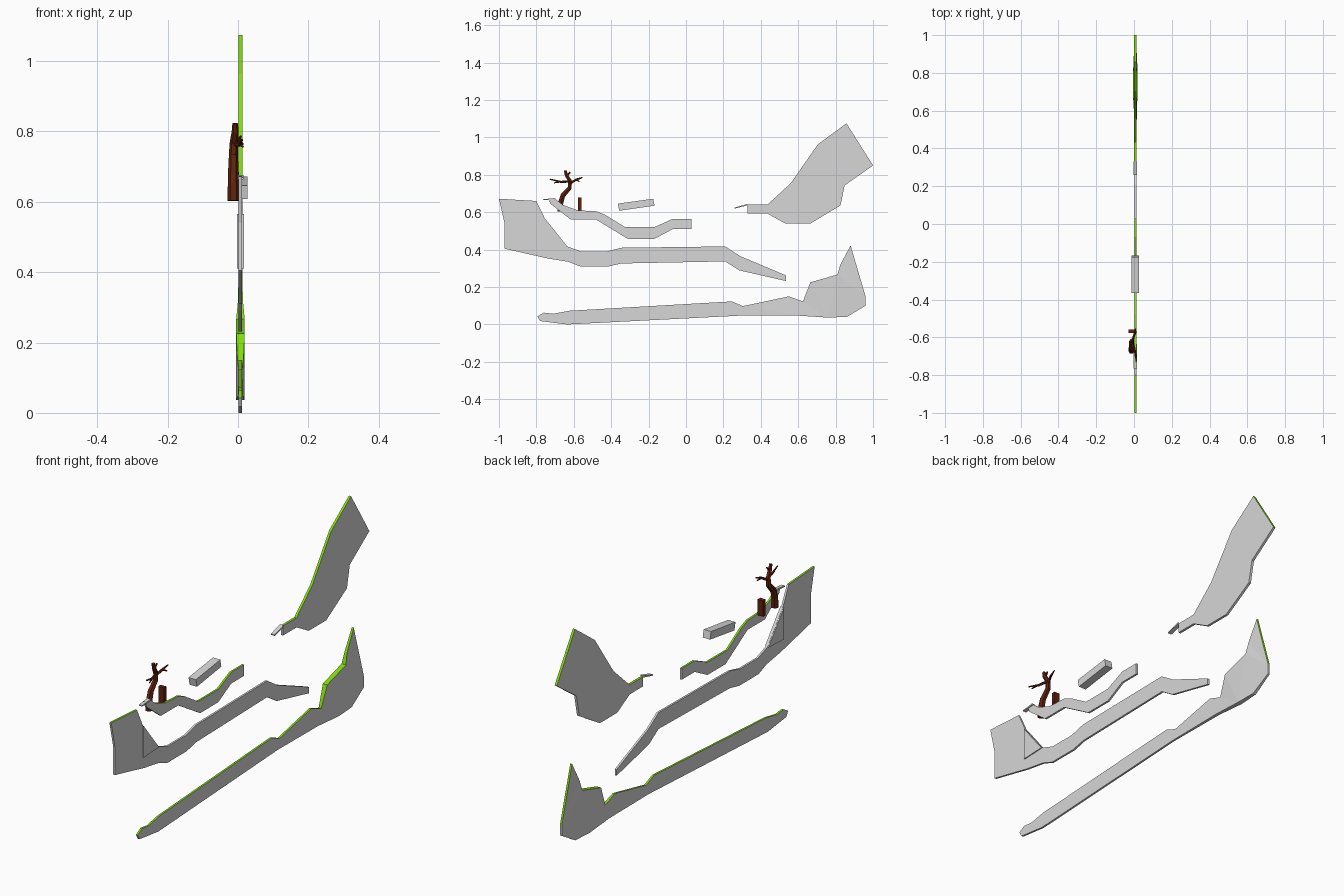
import bpy, bmesh, math
from mathutils import Vector

if "Cube" in bpy.data.objects:
    bpy.data.objects.remove(bpy.data.objects["Cube"])


def material(name, rgb):
    m = bpy.data.materials.new(name)
    m.diffuse_color = (*rgb, 1)
    m.use_nodes = True
    m.node_tree.nodes["Principled BSDF"].inputs["Base Color"].default_value = m.diffuse_color
    return m


STONE = material("stone_grey", (0.68, 0.68, 0.68))
GRASS = material("grass_green", (0.22, 0.73, 0.003))
BARK = material("bark_brown", (0.115, 0.016, 0.004))
CX = 0.007   # middle plane of the ledges


def finish(bm, name, mats):
    bmesh.ops.recalc_face_normals(bm, faces=bm.faces[:])
    me = bpy.data.meshes.new(name)
    bm.to_mesh(me)
    bm.free()
    for m in mats:
        me.materials.append(m)
    ob = bpy.data.objects.new(name, me)
    bpy.context.collection.objects.link(ob)
    return ob


def slab(name, outline, grass=(), half=0.006, wide={}):
    """Thin ledge from a (y, z) outline; grass lists the edges that are green,
    wide gives another half thickness at some corners."""
    bm = bmesh.new()
    rows = [[bm.verts.new((CX + s * half, y, z)) for y, z in outline]
            for s in (-1, 1)]
    n = len(outline)
    for i in range(n):
        j = (i + 1) % n
        f = bm.faces.new((rows[0][i], rows[0][j], rows[1][j], rows[1][i]))
        f.material_index = 1 if i in grass else 0
    # split the flat sides first, then push the wide corners outwards
    sides = [bm.faces.new(r) for r in rows]
    bm.normal_update()
    bmesh.ops.triangulate(bm, faces=sides)
    for i, w in wide.items():
        rows[0][i].co.x = CX - w
        rows[1][i].co.x = CX + w
    return finish(bm, name, [STONE, GRASS])


def limb(name, path, sides=6):
    """Tapered tube along (x, y, z, radius) points, capped at both ends."""
    bm = bmesh.new()
    pts = [Vector(p[:3]) for p in path]
    rings = []
    for i, p in enumerate(pts):
        d = (pts[min(i + 1, len(pts) - 1)] - pts[max(i - 1, 0)]).normalized()
        u = Vector((1, 0, 0))
        u = (u - d * u.dot(d)).normalized()
        v = d.cross(u)
        rings.append([bm.verts.new(p + path[i][3] * (
            u * math.cos(a) + v * math.sin(a)))
            for a in (2 * math.pi * k / sides for k in range(sides))])
    for a, b in zip(rings, rings[1:]):
        for k in range(sides):
            m = (k + 1) % sides
            bm.faces.new((a[k], a[m], b[m], b[k]))
    bm.faces.new(rings[0])
    bm.faces.new(rings[-1])
    return finish(bm, name, [BARK])


# lowest ledge, thickening to a grassy mound at the back
slab("lower_ledge",
     [(-.795, .043), (-.76, .063), (-.71, .057), (-.625, .073), (.245, .123),
      (.305, .098), (.55, .15), (.625, .123), (.665, .225), (.81, .267),
      (.825, .32), (.88, .422), (.96, .15), (.96, .10), (.86, .04),
      (.755, .037), (.6, .047), (.29, .047), (-.635, .0), (-.78, .018)],
     grass=range(0, 12), half=.005,
     wide={7: .007, 8: .012, 9: .012, 10: .007, 14: .008, 15: .012, 16: .008})

# long front ledge with a cliff
slab("front_ledge",
     [(-1, .672), (-.8, .66), (-.755, .567), (-.635, .417), (-.56, .39),
      (-.425, .39), (-.345, .41), (.21, .417), (.29, .365), (.535, .262),
      (.535, .232), (.285, .289), (.21, .337), (-.345, .326), (-.415, .31),
      (-.565, .31), (-.63, .335), (-.74, .353), (-.97, .405), (-.97, .54)],
     grass=[0], half=.005)

# triangular wedge against the cliff foot
slab("cliff_wedge", [(-.755, .565), (-.635, .415), (-.755, .41)], half=.010)

# winding middle ledge
slab("middle_ledge",
     [(-.735, .673), (-.70, .673), (-.66, .64), (-.58, .61), (-.48, .605),
      (-.43, .585), (-.325, .52), (-.17, .52), (-.07, .565), (.03, .565),
      (.03, .51), (-.07, .51), (-.17, .457), (-.31, .457), (-.48, .56),
      (-.615, .56), (-.725, .645)],
     grass=range(0, 9), half=.005)

# tall upper cliff
slab("upper_cliff",
     [(.33, .64), (.435, .64), (.56, .755), (.705, .963), (.858, 1.075),
      (1, .85), (.848, .743), (.826, .636), (.666, .54), (.53, .54),
      (.435, .593), (.33, .593)],
     grass=range(0, 5))

# small projecting lips and the floating block
slab("upper_lip", [(.26, .625), (.33, .645), (.33, .637), (.26, .619)], half=.010)
slab("middle_lip", [(-.765, .669), (-.70, .676), (-.70, .668), (-.765, .664)], half=.009)
slab("floating_block", [(-.365, .646), (-.175, .672), (-.168, .635), (-.357, .608)],
     half=.020)

# bare tree, rooted beside the middle ledge
limb("tree_trunk", [(-.013, -.672, .603, .017), (-.013, -.670, .650, .016),
                    (-.013, -.658, .690, .015), (-.013, -.622, .730, .013),
                    (-.012, -.620, .765, .012), (-.008, -.640, .800, .010),
                    (-.008, -.646, .823, .008)])
limb("branch_front", [(-.008, -.622, .765, .007), (.004, -.670, .762, .006),
                      (.012, -.728, .777, .003)], 5)
limb("branch_front_twig", [(.004, -.665, .763, .004), (.014, -.705, .757, .003)], 5)
limb("branch_back", [(-.010, -.620, .755, .007), (.002, -.585, .775, .006),
                     (.008, -.553, .786, .003)], 5)
limb("branch_back_twig", [(.002, -.588, .774, .005), (.014, -.570, .764, .003)], 5)
limb("branch_top", [(-.008, -.638, .795, .006), (-.006, -.618, .815, .004)], 5)

# stump beside the tree
bpy.ops.mesh.primitive_cube_add(size=1, location=(-.013, -.568, .641))
stump = bpy.context.object
stump.name = "stump"
stump.scale = (.030, .020, .078)
stump.data.materials.append(BARK)
